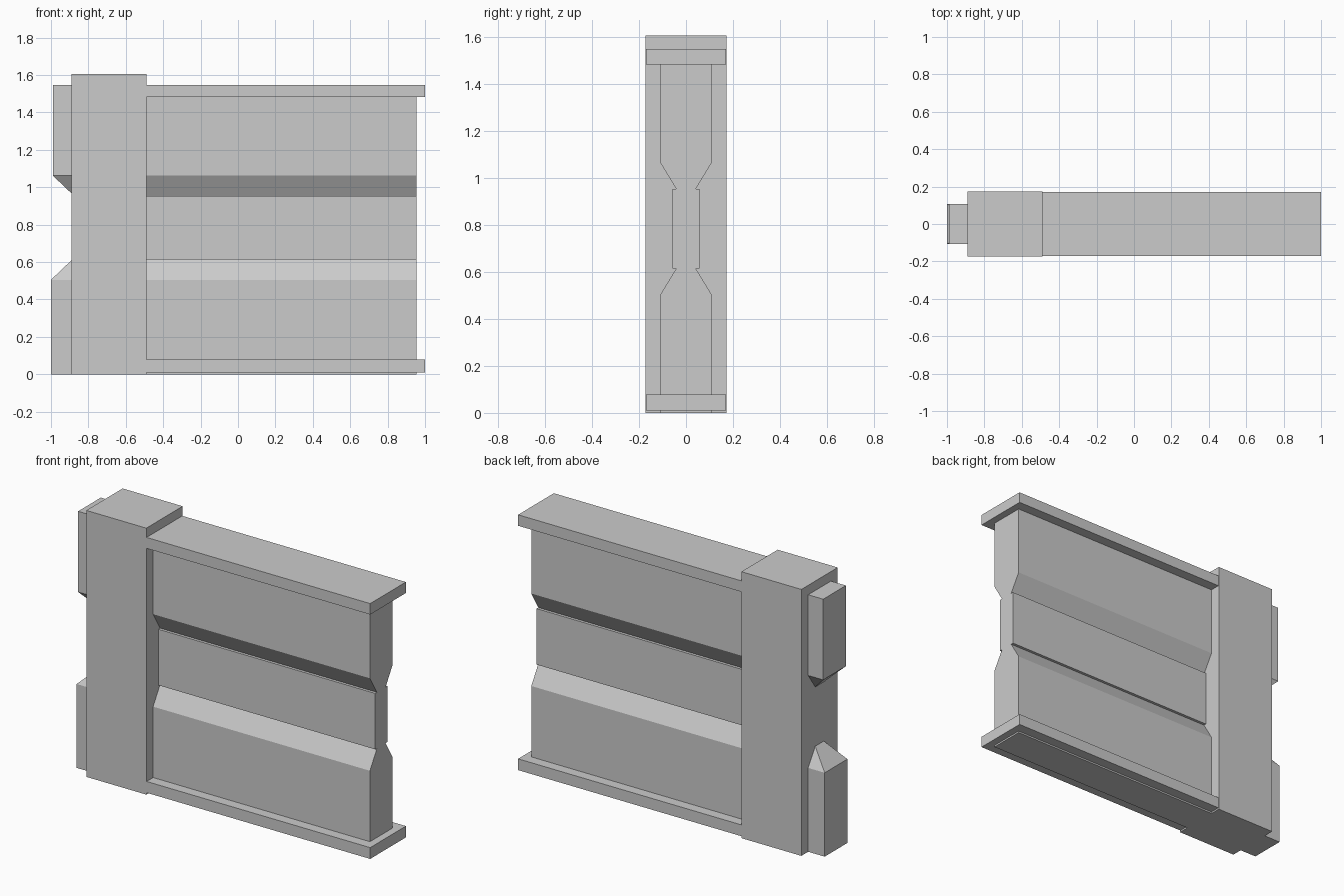
import bpy
import bmesh

cube = bpy.data.objects.get("Cube")
if cube:
    bpy.data.objects.remove(cube, do_unlink=True)

grey = bpy.data.materials.new("plain grey")
grey.use_nodes = True
COLOUR = (0.6, 0.6, 0.6, 1)
grey.diffuse_color = COLOUR
grey.node_tree.nodes["Principled BSDF"].inputs["Base Color"].default_value = COLOUR


def finish(name, bm):
    bmesh.ops.recalc_face_normals(bm, faces=bm.faces)
    mesh = bpy.data.meshes.new(name)
    bm.to_mesh(mesh)
    bm.free()
    mesh.materials.append(grey)
    obj = bpy.data.objects.new(name, mesh)
    bpy.context.collection.objects.link(obj)


def loft(name, rings):
    """Skin a stack of rings with equal point counts and close both ends."""
    bm = bmesh.new()
    loops = [[bm.verts.new(p) for p in ring] for ring in rings]
    bm.faces.new(loops[0])
    bm.faces.new(loops[-1])
    for a, b in zip(loops, loops[1:]):
        for i in range(len(a)):
            j = (i + 1) % len(a)
            bm.faces.new((a[i], a[j], b[j], b[i]))
    finish(name, bm)


def rect(x0, x1, half, z):
    return [(x0, -half, z), (x1, -half, z), (x1, half, z), (x0, half, z)]


def box(name, x0, x1, half, z0, z1):
    loft(name, [rect(x0, x1, half, z0), rect(x0, x1, half, z1)])


POST_LEFT, POST_RIGHT = -0.89, -0.49
WALL_END = 0.955
WALL, GROOVE, BAND = 0.108, 0.041, 0.058

# Wall panel: one symmetric cross-section swept along its length
side = [(WALL, 0), (WALL, 0.505), (GROOVE, 0.615), (BAND, 0.615),
        (BAND, 0.952), (GROOVE, 0.952), (WALL, 1.062), (WALL, 1.5)]
section = side + [(-y, z) for y, z in reversed(side)]
loft("wall_panel", [[(x, y, z) for y, z in section] for x in (POST_RIGHT, WALL_END)])

# Upright post
box("post", POST_LEFT, POST_RIGHT, 0.173, 0, 1.605)

# Rails along the top and bottom of the wall
for name, z0, z1 in (("top_rail", 1.482, 1.548), ("bottom_rail", 0.01, 0.078)):
    box(name, POST_RIGHT, 1.0, 0.17, z0, z1)

# Connector tabs with hipped ends tapering toward the post
for name, x0, flat, shoulder, tip in (("lower_tab", -1.0, 0, 0.505, 0.61),
                                      ("upper_tab", -0.99, 1.548, 1.062, 0.967)):
    bm = bmesh.new()
    base, top = [[bm.verts.new(p) for p in rect(x0, POST_LEFT, WALL, z)]
                 for z in (flat, shoulder)]
    ridge = [bm.verts.new((POST_LEFT, y, tip)) for y in (-GROOVE, GROOVE)]
    bm.faces.new(base)
    for i in (0, 2, 3):
        j = (i + 1) % 4
        bm.faces.new((base[i], base[j], top[j], top[i]))
    bm.faces.new((top[0], top[1], ridge[0]))
    bm.faces.new((top[2], top[3], ridge[1]))
    bm.faces.new((top[3], top[0], ridge[0], ridge[1]))
    bm.faces.new((base[1], base[2], top[2], ridge[1], ridge[0], top[1]))
    finish(name, bm)
